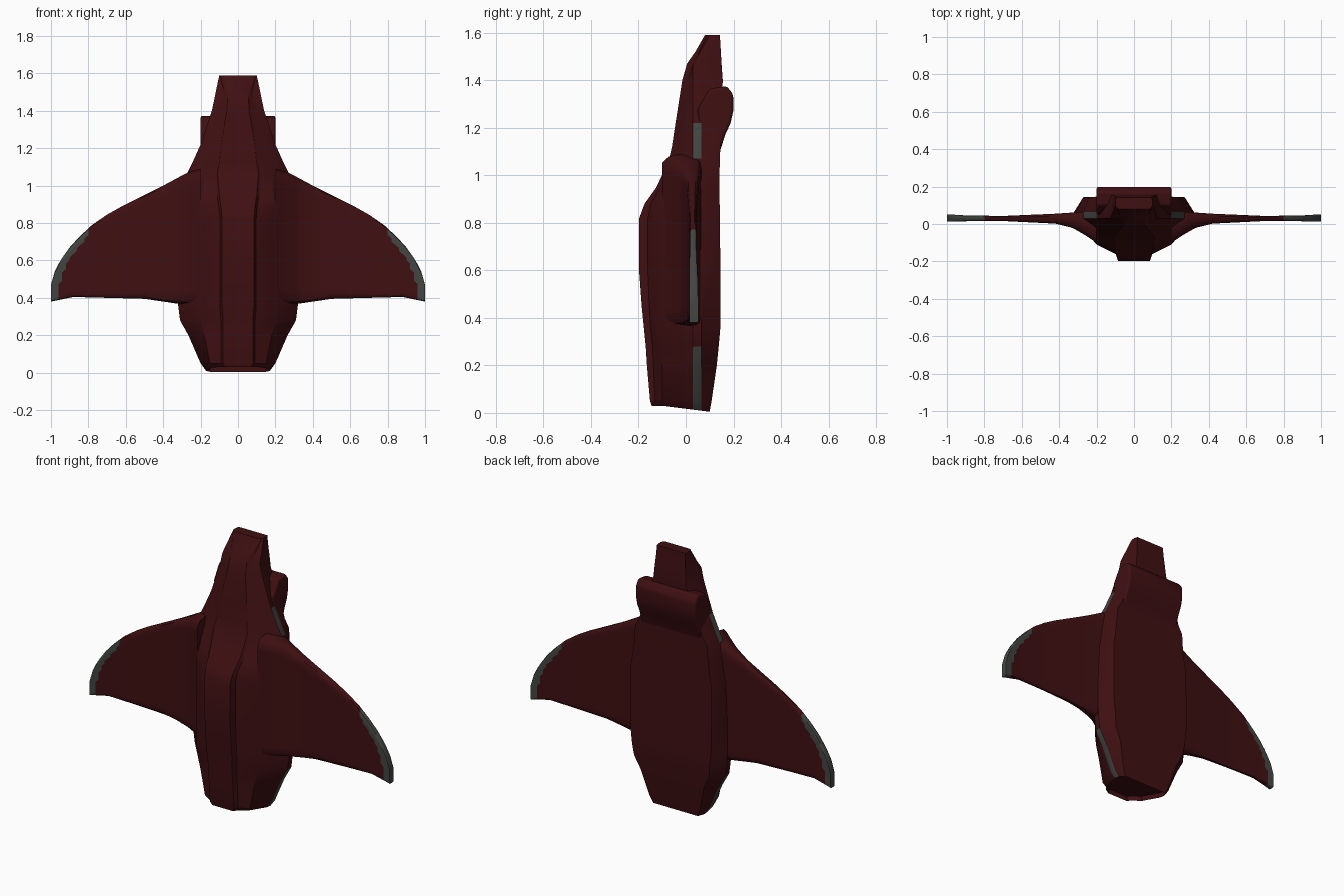
import bpy, bmesh
from math import radians

if "Cube" in bpy.data.objects:
    bpy.data.objects.remove(bpy.data.objects["Cube"])


def material(name, rgb):
    m = bpy.data.materials.new(name)
    m.diffuse_color = (*rgb, 1)
    m.use_nodes = True
    m.node_tree.nodes["Principled BSDF"].inputs["Base Color"].default_value = m.diffuse_color
    return m


RED = material("dark_red", (0.05, 0.005, 0.006))
GREY = material("grey", (0.055, 0.06, 0.055))


def finish(bm, name, angle=35, bevel=0, mirror=False):
    bmesh.ops.recalc_face_normals(bm, faces=bm.faces)
    me = bpy.data.meshes.new(name)
    bm.to_mesh(me)
    bm.free()
    ob = bpy.data.objects.new(name, me)
    bpy.context.collection.objects.link(ob)
    me.materials.append(RED)
    me.materials.append(GREY)
    bpy.ops.object.select_all(action='DESELECT')
    ob.select_set(True)
    bpy.context.view_layer.objects.active = ob
    bpy.ops.object.shade_smooth_by_angle(angle=radians(angle))
    if mirror:
        ob.modifiers.new("mirror", 'MIRROR')
    if bevel:
        b = ob.modifiers.new("bevel", 'BEVEL')
        b.width, b.segments = bevel, 3
    return ob


def loft(bm, rings):
    """Skin closed rings of points; returns the quads row by row."""
    vs = [[bm.verts.new(p) for p in r] for r in rings]
    n = len(vs[0])
    rows = [[bm.faces.new((a[i], a[(i + 1) % n], b[(i + 1) % n], b[i])) for i in range(n)]
            for a, b in zip(vs, vs[1:])]
    caps = bm.faces.new(vs[0]), bm.faces.new(vs[-1])
    return rows, caps


def lerp(table, x):
    for a, b in zip(table, table[1:]):
        if x <= b[0]:
            t = max(0, (x - a[0]) / (b[0] - a[0]))
            return a[1] + t * (b[1] - a[1])
    return table[-1][1]


# Fuselage: z, front y, ridge half width, shoulder x, shoulder y, half width, back half width, back y
SECTIONS = [
    (0.005, -.145, .07, .13, -.09, .17, .15, .10),
    (0.05, -.152, .08, .15, -.10, .20, .17, .108),
    (0.20, -.165, .08, .18, -.10, .265, .21, .13),
    (0.28, -.17, .08, .20, -.10, .31, .25, .138),
    (0.36, -.178, .085, .20, -.11, .32, .26, .145),
    (0.45, -.187, .085, .20, -.11, .32, .27, .145),
    (0.60, -.198, .085, .20, -.11, .32, .27, .145),
    (0.82, -.197, .085, .20, -.11, .31, .27, .143),
    (0.88, -.175, .09, .20, -.11, .30, .26, .142),
    (0.95, -.125, .10, .19, -.09, .29, .25, .14),
    (1.07, -.07, .11, .18, -.045, .27, .24, .143),
    (1.12, -.058, .10, .17, -.035, .245, .21, .145),
    (1.22, -.043, .09, .14, -.025, .20, .18, .15),
    (1.40, -.015, .06, .10, .01, .14, .11, .155),
    (1.47, .005, .055, .08, .03, .125, .105, .15),
    (1.52, .04, .06, .08, .055, .115, .10, .147),
    (1.59, .08, .08, .095, .09, .10, .095, .143),
]


def section(z, yf, rw, sx, sy, w, bw, yb):
    half = [(rw, yf), (rw + .012, yf + .41 * (sy - yf)), (sx, sy),
            (w, max(.03, yf + .02)), (w, max(.065, yf + .04)), (bw, yb)]
    ring = half + [(-x, y) for x, y in reversed(half)]
    # the tail end is cut at a slant, higher at the front
    return [(x, y, z + (.025 * min(1, (.1 - y) / .2) if z < .01 else 0)) for x, y in ring]


bm = bmesh.new()
rows, caps = loft(bm, [section(*s) for s in SECTIONS])
for row, s in zip(rows, SECTIONS):
    if s[0] < .25 or 1.0 < s[0] < 1.2:      # grey side strips
        for i in (3, 7):
            row[i].material_index = 1
# shallow tail recess
bmesh.ops.inset_region(bm, faces=[caps[0]], thickness=.02)
for v in caps[0].verts:
    v.co.z += .03
finish(bm, "fuselage", 30)

# Wings: thin swept plates with a blended root and grey tip edges
LEADING = [(.2, 1.09), (.27, 1.07), (.4, 1.0), (.5, .95), (.62, .89), (.7, .845), (.78, .79),
           (.85, .725), (.9, .67), (.95, .60), (.98, .54), (1.0, .47)]
TRAILING = [(.2, .36), (.33, .37), (.5, .395), (.88, .405), (1.0, .38)]
FRONT = [(.2, -.10), (.26, -.06), (.33, -.02), (.42, .002), (.7, .016), (1.0, .014)]
BACK = [(.2, .07), (.42, .055), (.7, .043), (.9, .046), (1.0, .052)]
CHORD = [0, .015, .05] + [i / 20 for i in range(2, 20)] + [.985, 1]

bm = bmesh.new()
rings = []
for k in range(41):
    x = .2 + .8 * k / 40
    le, te, f, b = (lerp(t, x) for t in (LEADING, TRAILING, FRONT, BACK))

    def surface(y):
        pts = []
        for u in CHORD:
            e = min(u, 1 - u)
            thick = .35 if e == 0 else .8 if e < .02 else 1
            pts.append((x, .033 + (y - .033) * thick, le + u * (te - le)))
        return pts
    rings.append(surface(f) + surface(b)[::-1])
loft(bm, rings)
for face in bm.faces:
    c = face.calc_center_median()
    if c.x > .8 and (c.x > .96 or c.z > lerp(LEADING, c.x + .045)):
        face.material_index = 1
finish(bm, "wings", 40, mirror=True)

# Raised block across the back, behind the nose
PROFILE = [(.06, 1.14), (.14, 1.09), (.165, 1.17), (.188, 1.22), (.199, 1.27),
           (.199, 1.34), (.172, 1.375), (.10, 1.365), (.05, 1.28)]
bm = bmesh.new()
loft(bm, [[(x, y, z) for y, z in PROFILE] for x in (-.2, .2)])
finish(bm, "back_block", 40, bevel=.012)
